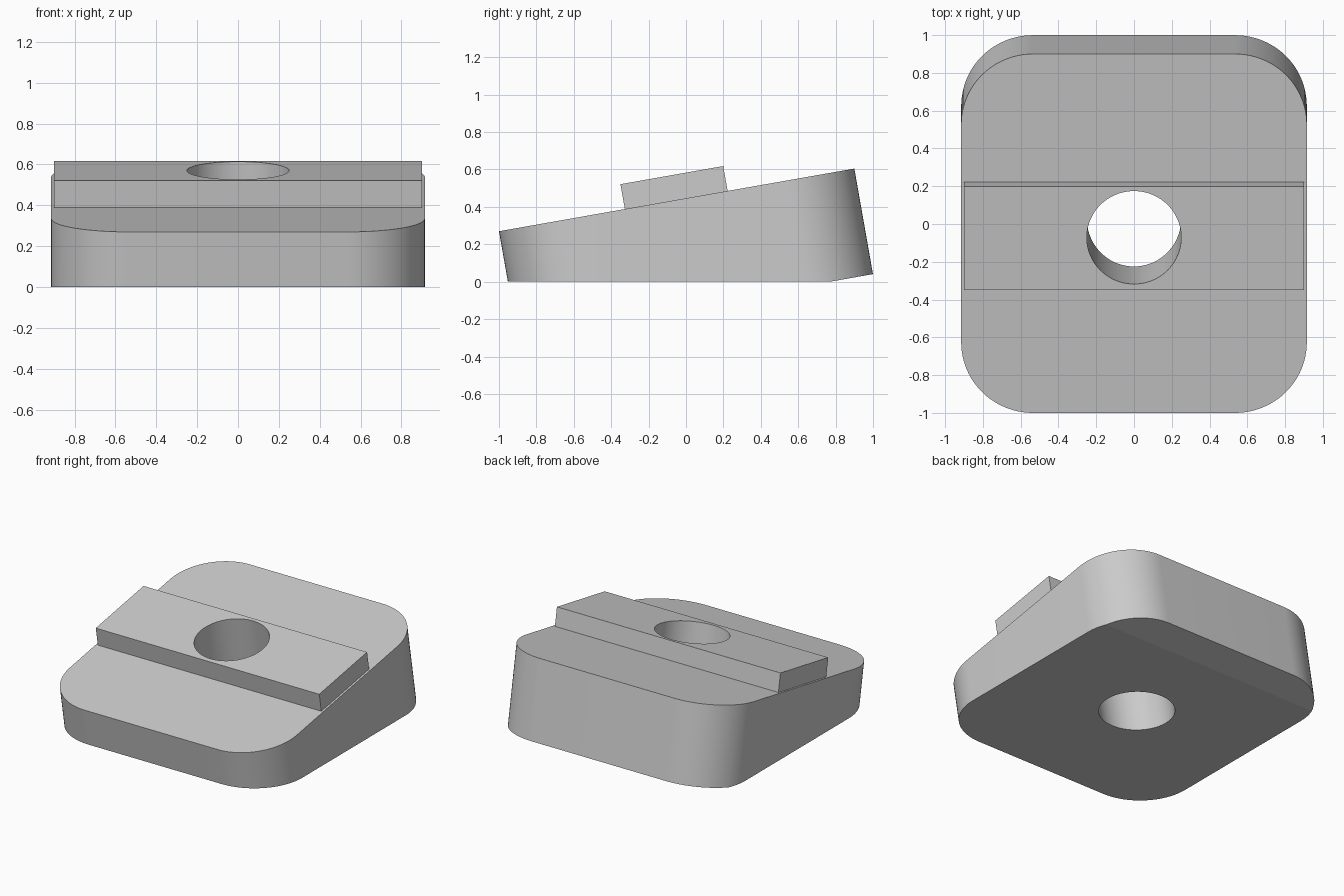
import bpy, bmesh
from math import radians, sin, cos, pi
from mathutils import Matrix, Vector

default = bpy.data.objects.get("Cube")
if default:
    bpy.data.objects.remove(default, do_unlink=True)

# Sloped frame: local x across, local y up the slope, local z out of the slope
TILT = Matrix.Translation((0, 0, 0.446)) @ Matrix.Rotation(radians(10), 4, 'X')

grey = bpy.data.materials.new("plain grey")
grey.use_nodes = True
colour = (0.6, 0.6, 0.6, 1)
grey.diffuse_color = colour
grey.node_tree.nodes["Principled BSDF"].inputs["Base Color"].default_value = colour


def arc(cx, cy, r, start, sweep, n):
    return [(cx + r * cos(start + sweep * i / n), cy + r * sin(start + sweep * i / n))
            for i in range(n + 1)]


def rounded_outline(half_x, y0, y1, r, n=24):
    corners = [(half_x - r, y1 - r), (r - half_x, y1 - r),
               (r - half_x, y0 + r), (half_x - r, y0 + r)]
    return [p for k, (x, y) in enumerate(corners)
            for p in arc(x, y, r, k * pi / 2, pi / 2, n)]


def prism(name, outline, low, high, trim_floor=False):
    """Extrude an outline along the slope normal, optionally cut flat at the floor."""
    bm = bmesh.new()
    face = bm.faces.new([bm.verts.new((x, y, low)) for x, y in outline])
    top = bmesh.ops.extrude_face_region(bm, geom=[face])["geom"]
    bmesh.ops.translate(bm, vec=(0, 0, high - low),
                        verts=[v for v in top if isinstance(v, bmesh.types.BMVert)])
    bm.transform(TILT)
    if trim_floor:
        cut = bmesh.ops.bisect_plane(bm, geom=bm.verts[:] + bm.edges[:] + bm.faces[:],
                                     plane_co=Vector(), plane_no=Vector((0, 0, 1)),
                                     clear_inner=True)["geom_cut"]
        bmesh.ops.holes_fill(bm, edges=[e for e in cut if isinstance(e, bmesh.types.BMEdge)])
    bmesh.ops.recalc_face_normals(bm, faces=bm.faces)
    mesh = bpy.data.meshes.new(name)
    bm.to_mesh(mesh)
    bm.free()
    mesh.materials.append(grey)
    obj = bpy.data.objects.new(name, mesh)
    bpy.context.collection.objects.link(obj)
    return obj


def combine(target, tool, operation):
    bpy.ops.object.select_all(action='DESELECT')
    bpy.context.view_layer.objects.active = target
    target.select_set(True)
    mod = target.modifiers.new(operation.lower(), 'BOOLEAN')
    mod.operation, mod.solver, mod.object = operation, 'EXACT', tool
    bpy.ops.object.modifier_apply(modifier=mod.name)
    bpy.data.objects.remove(tool, do_unlink=True)


# Wedge block with rounded corners and a flat floor
wedge = prism("wedge_block", rounded_outline(0.915, -1.0154, 0.914, 0.38),
              -0.573, 0, trim_floor=True)

# Raised key across the slope, slightly sunk so it fuses with the block
key = prism("raised_key", [(-0.9, -0.332), (0.9, -0.332), (0.9, 0.226), (-0.9, 0.226)],
            -0.05, 0.135)
combine(wedge, key, 'UNION')

# Round through hole, square to the slope
hole = prism("hole_cutter", arc(0, -0.049, 0.25, 0, 2 * pi, 96)[:-1], -1, 0.5)
combine(wedge, hole, 'DIFFERENCE')

bpy.ops.object.shade_smooth_by_angle(angle=radians(8))
